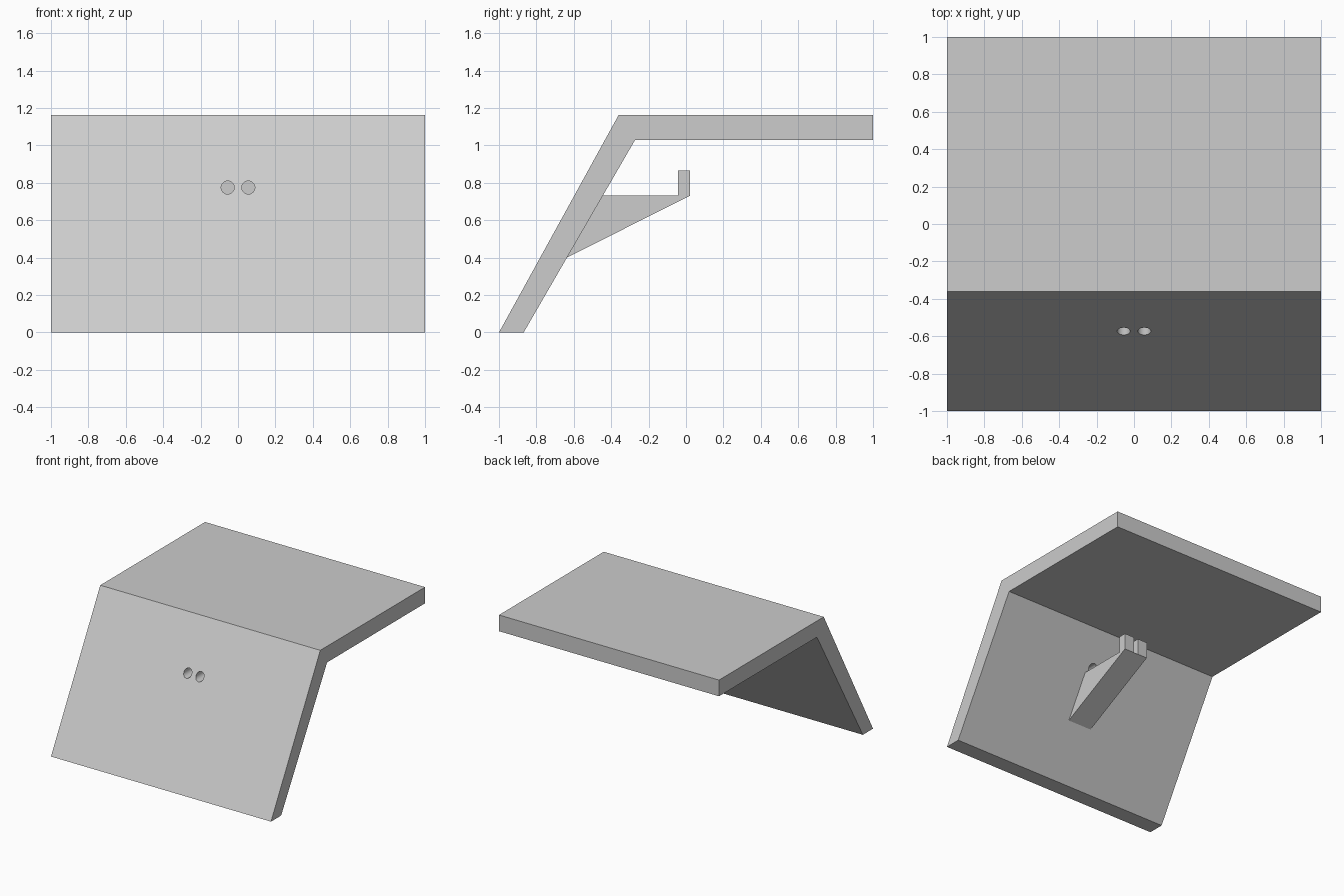
import bpy, bmesh, math

cube = bpy.data.objects.get("Cube")
if cube:
    bpy.data.objects.remove(cube, do_unlink=True)

grey = bpy.data.materials.new("light grey")
grey.use_nodes = True
COLOUR = (0.604, 0.604, 0.604, 1)
grey.diffuse_color = COLOUR
grey.node_tree.nodes["Principled BSDF"].inputs["Base Color"].default_value = COLOUR


def extrude_profile(name, profile, x0, x1):
    """Extrude a (y, z) outline along x."""
    bm = bmesh.new()
    face = bm.faces.new([bm.verts.new((x0, y, z)) for y, z in profile])
    new = bmesh.ops.extrude_face_region(bm, geom=[face])["geom"]
    verts = [v for v in new if isinstance(v, bmesh.types.BMVert)]
    bmesh.ops.translate(bm, verts=verts, vec=(x1 - x0, 0, 0))
    bmesh.ops.recalc_face_normals(bm, faces=bm.faces)
    mesh = bpy.data.meshes.new(name)
    bm.to_mesh(mesh)
    bm.free()
    mesh.materials.append(grey)
    obj = bpy.data.objects.new(name, mesh)
    bpy.context.collection.objects.link(obj)
    return obj


# Bent panel: sloping front and flat top
panel = extrude_profile("bent_panel", [
    (-1, 0), (-0.868, 0), (-0.272, 1.03), (1, 1.03), (1, 1.163), (-0.36, 1.163)], -1, 1)

# Two round holes straight through the slope
for x in (-0.055, 0.055):
    bpy.ops.mesh.primitive_cylinder_add(vertices=48, radius=0.035, depth=0.6,
                                        location=(x, -0.5, 0.775),
                                        rotation=(math.pi / 2, 0, 0))
    cutter = bpy.context.object
    cutter.name = "hole_cutter"
    cutter.hide_render = True
    cutter.data.materials.append(grey)
    bpy.ops.object.select_all(action="DESELECT")
    panel.select_set(True)
    bpy.context.view_layer.objects.active = panel
    cut = panel.modifiers.new("hole", "BOOLEAN")
    cut.operation = "DIFFERENCE"
    cut.solver = "EXACT"
    cut.object = cutter
    bpy.ops.object.modifier_apply(modifier=cut.name)
    bpy.data.objects.remove(cutter, do_unlink=True)
bpy.ops.object.shade_smooth_by_angle(angle=math.radians(25))

# Wedge-shaped bracket arm behind the slope
WIDTH = 0.107
extrude_profile("bracket_arm", [
    (-0.637, 0.4), (0.022, 0.732), (-0.446, 0.732)], -WIDTH, WIDTH)

# Pair of upright prongs at the end of the arm
for side, name in ((-1, "right_prong"), (1, "left_prong")):
    extrude_profile(name, [
        (-0.043, 0.732), (0.022, 0.732), (0.022, 0.865), (-0.043, 0.865)],
        side * 0.02, side * WIDTH)
